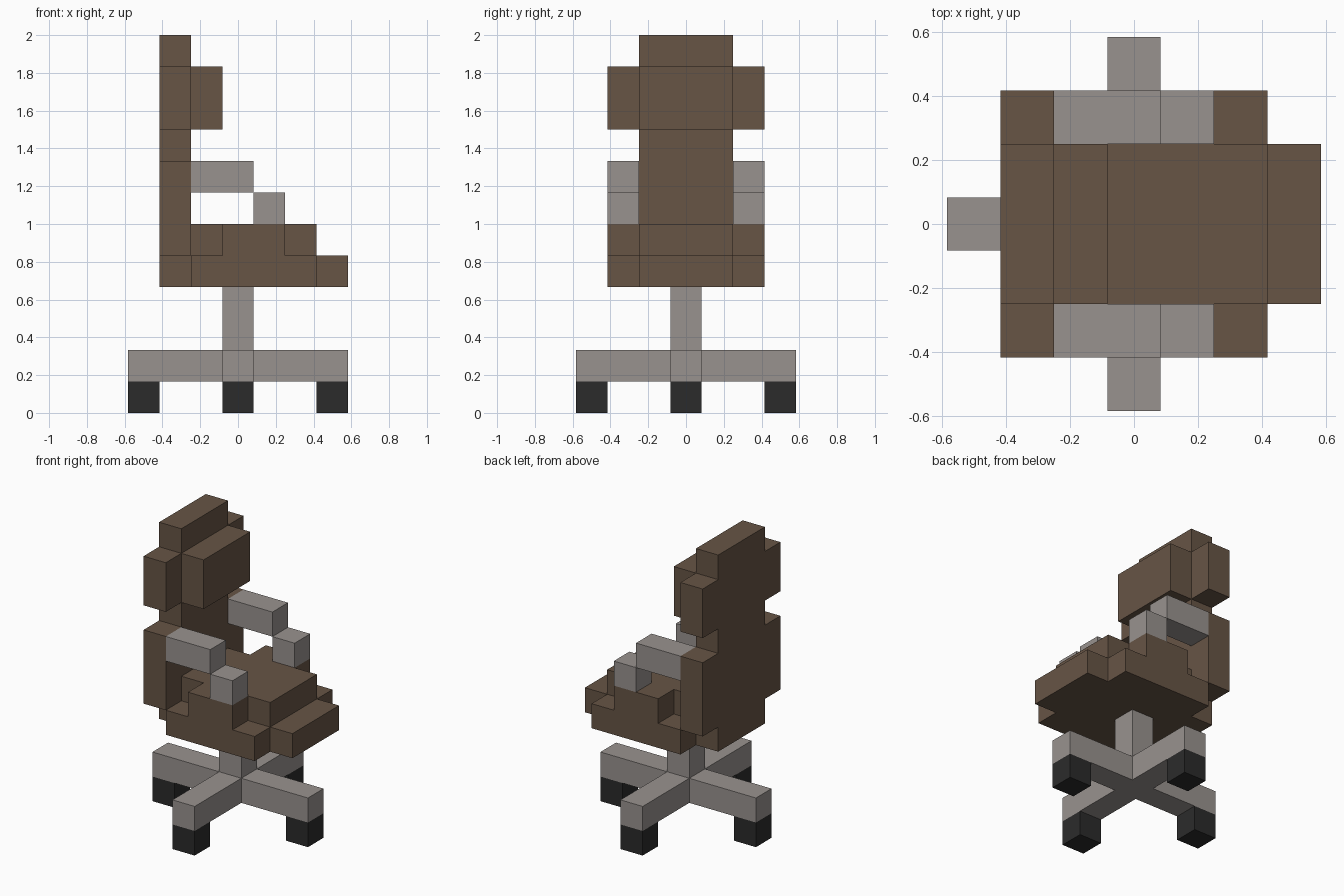
import bpy
import bmesh
from mathutils import Vector

U = 1 / 6  # edge length of one block

cube = bpy.data.objects.get("Cube")
if cube:
    bpy.data.objects.remove(cube, do_unlink=True)


def make_material(name, rgb):
    mat = bpy.data.materials.new(name)
    mat.use_nodes = True
    color = (*rgb, 1)
    mat.diffuse_color = color
    bsdf = mat.node_tree.nodes["Principled BSDF"]
    bsdf.inputs["Base Color"].default_value = color
    bsdf.inputs["Roughness"].default_value = 0.9
    return mat


brown = make_material("brown leather", (0.135, 0.090, 0.060))
grey = make_material("warm grey metal", (0.318, 0.290, 0.275))
black = make_material("black rubber", (0.024, 0.024, 0.024))


def extrude_outline(name, points, direction, mat):
    """Extrude a flat outline, given in block units, along a direction."""
    mesh = bpy.data.meshes.new(name)
    bm = bmesh.new()
    face = bm.faces.new([bm.verts.new(Vector(p) * U) for p in points])
    result = bmesh.ops.extrude_face_region(bm, geom=[face], use_keep_orig=True)
    moved = [g for g in result["geom"] if isinstance(g, bmesh.types.BMVert)]
    bmesh.ops.translate(bm, verts=moved, vec=Vector(direction) * U)
    bmesh.ops.recalc_face_normals(bm, faces=bm.faces)
    bm.to_mesh(mesh)
    bm.free()
    mesh.materials.append(mat)
    obj = bpy.data.objects.new(name, mesh)
    bpy.context.collection.objects.link(obj)
    return obj


def mirrored(half):
    """Close a half outline of (along, across) pairs over the centre line."""
    return half + [(a, -c) for a, c in reversed(half)]


def slab(name, half, bottom, mat):
    points = [(x, y, bottom) for x, y in mirrored(half)]
    return extrude_outline(name, points, (0, 0, 1), mat)


def box(name, low, high, mat):
    (x0, y0, z0), (x1, y1, z1) = low, high
    points = [(x0, y0, z0), (x1, y0, z0), (x1, y1, z0), (x0, y1, z0)]
    return extrude_outline(name, points, (0, 0, z1 - z0), mat)


# Cross-shaped foot, wheels and column
slab("base_cross", [(-3.5, .5), (-.5, .5), (-.5, 3.5),
                    (.5, 3.5), (.5, .5), (3.5, .5)], 1, grey)
for name, x, y in (("front", 0, -3), ("back", 0, 3), ("left", 3, 0), ("right", -3, 0)):
    box(name + "_wheel", (x - .5, y - .5, 0), (x + .5, y + .5, 1), black)
box("column", (-.5, -.5, 2), (.5, .5, 4), grey)

# Seat in two layers, the lower one with a projecting lip
slab("seat_base", [(-2.5, 1.5), (-1.5, 1.5), (-1.5, 2.5),
                   (2.5, 2.5), (2.5, 1.5), (3.5, 1.5)], 4, brown)
slab("seat_cushion", [(-1.5, 1.5), (-.5, 1.5), (-.5, 2.5),
                      (1.5, 2.5), (1.5, 1.5), (2.5, 1.5)], 5, brown)

# Backrest with lower and upper side wings, and head cushion
back_half = [(5, 2.5), (8, 2.5), (8, 1.5), (9, 1.5),
             (9, 2.5), (11, 2.5), (11, 1.5), (12, 1.5)]
extrude_outline("backrest", [(-2.5, y, z) for z, y in mirrored(back_half)],
                (1, 0, 0), brown)
box("head_cushion", (-1.5, -1.5, 9), (-.5, 1.5, 11), brown)

# Armrests and their supports
for side, y in (("left", 1.5), ("right", -2.5)):
    box(side + "_armrest", (-1.5, y, 7), (.5, y + 1, 8), grey)
    box(side + "_armrest_support", (.5, y, 6), (1.5, y + 1, 7), grey)
